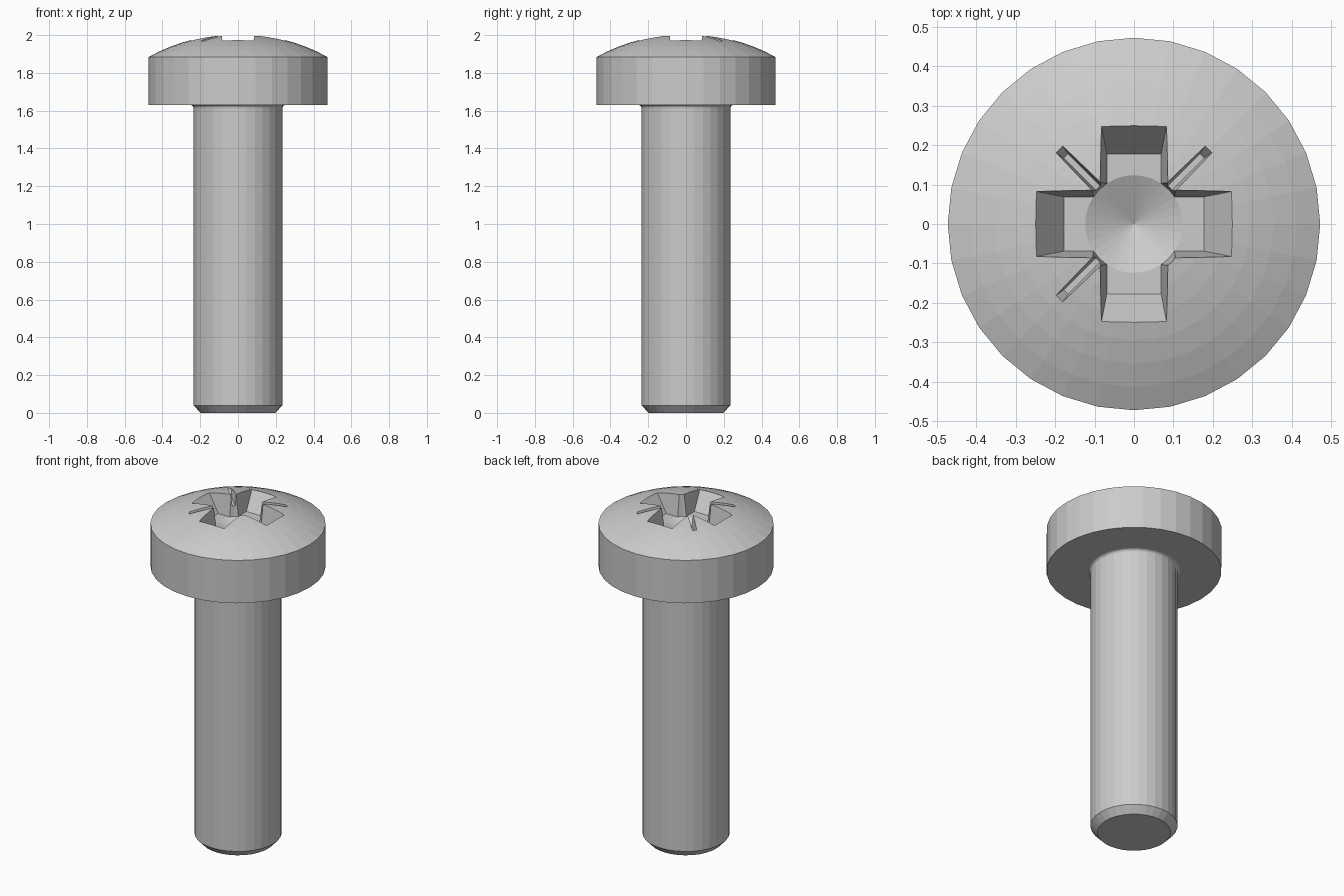
import bpy, bmesh
from math import sin, cos, pi, sqrt
from mathutils import Matrix, Vector

if "Cube" in bpy.data.objects:
    bpy.data.objects.remove(bpy.data.objects["Cube"])

SIDES = 32
APEX, RIM_R, RIM_Z = 2.006, 0.473, 1.885
FLOOR = 1.87          # floor of the cross arms


def finish(bm, name):
    bmesh.ops.recalc_face_normals(bm, faces=bm.faces)
    mesh = bpy.data.meshes.new(name)
    bm.to_mesh(mesh)
    bm.free()
    ob = bpy.data.objects.new(name, mesh)
    bpy.context.collection.objects.link(ob)
    return ob


def lathe(name, profile, sides=SIDES):
    """Revolve (radius, z) points that start and end on the axis."""
    bm = bmesh.new()
    rings = []
    for r, z in profile:
        n = 1 if r == 0 else sides
        rings.append([bm.verts.new((r * sin(2 * pi * i / sides),
                                    r * cos(2 * pi * i / sides), z)) for i in range(n)])
    for a, b in zip(rings, rings[1:]):
        for i in range(sides):
            j = (i + 1) % sides
            quad = [a[i % len(a)], a[j % len(a)], b[j % len(b)], b[i % len(b)]]
            bm.faces.new(list(dict.fromkeys(quad)))
    return finish(bm, name)


def taper(name, top, bottom, z_top, z_bottom, angle=0):
    """Tapered block; top and bottom are (x0, x1, half width)."""
    bm = bmesh.new()
    for (x0, x1, w), z in ((top, z_top), (bottom, z_bottom)):
        for x, y in ((x0, -w), (x1, -w), (x1, w), (x0, w)):
            bm.verts.new((x, y, z))
    bmesh.ops.convex_hull(bm, input=bm.verts)
    bmesh.ops.dissolve_limit(bm, angle_limit=0.01, verts=bm.verts, edges=bm.edges)
    bm.transform(Matrix.Rotation(angle, 4, 'Z'))
    return finish(bm, name)


# Screw body: chamfered tip, shank, small fillet, head and domed top
radius = (RIM_R**2 + (APEX - RIM_Z)**2) / (2 * (APEX - RIM_Z))
dome = [(RIM_R * k / 8, APEX - radius + sqrt(radius**2 - (RIM_R * k / 8)**2))
        for k in range(8, 0, -1)]
fillet = [(0.253 - 0.018 * cos(a * pi / 8), 1.612 + 0.018 * sin(a * pi / 8)) for a in range(5)]
screw = lathe("screw_body", [(0, 0), (0.198, 0), (0.235, 0.04)] + fillet
              + [(RIM_R, 1.63)] + dome + [(0, APEX)])

# Recess cutters: four arms, four thin diagonal slots, a tapered core with conical bottom
cutters = [lathe("core_cutter", [(0, FLOOR - 0.06), (0.124, FLOOR), (0.137, APEX),
                                 (0.137, 2.1), (0, 2.1)])]
rim = 1.974
k = (2.1 - rim) / (rim - FLOOR)
for i in range(2):
    cutters.append(taper("arm_cutter",
                         (-0.25 - 0.072 * k, 0.25 + 0.072 * k, 0.083 + 0.014 * k),
                         (-0.178, 0.178, 0.069), 2.1, FLOOR, i * pi / 2))
    cutters.append(taper("slot_cutter", (-0.30, 0.30, 0.017), (-0.245, 0.245, 0.008),
                         2.02, 1.93, pi / 4 + i * pi / 2))
for c in cutters:
    c.hide_render = True
    c.hide_set(True)
    mod = screw.modifiers.new(c.name, 'BOOLEAN')
    mod.operation, mod.solver, mod.object = 'DIFFERENCE', 'EXACT', c

bpy.context.view_layer.objects.active = screw
screw.select_set(True)
for mod in list(screw.modifiers):
    bpy.ops.object.modifier_apply(modifier=mod.name)
for c in cutters:
    bpy.data.objects.remove(c)
